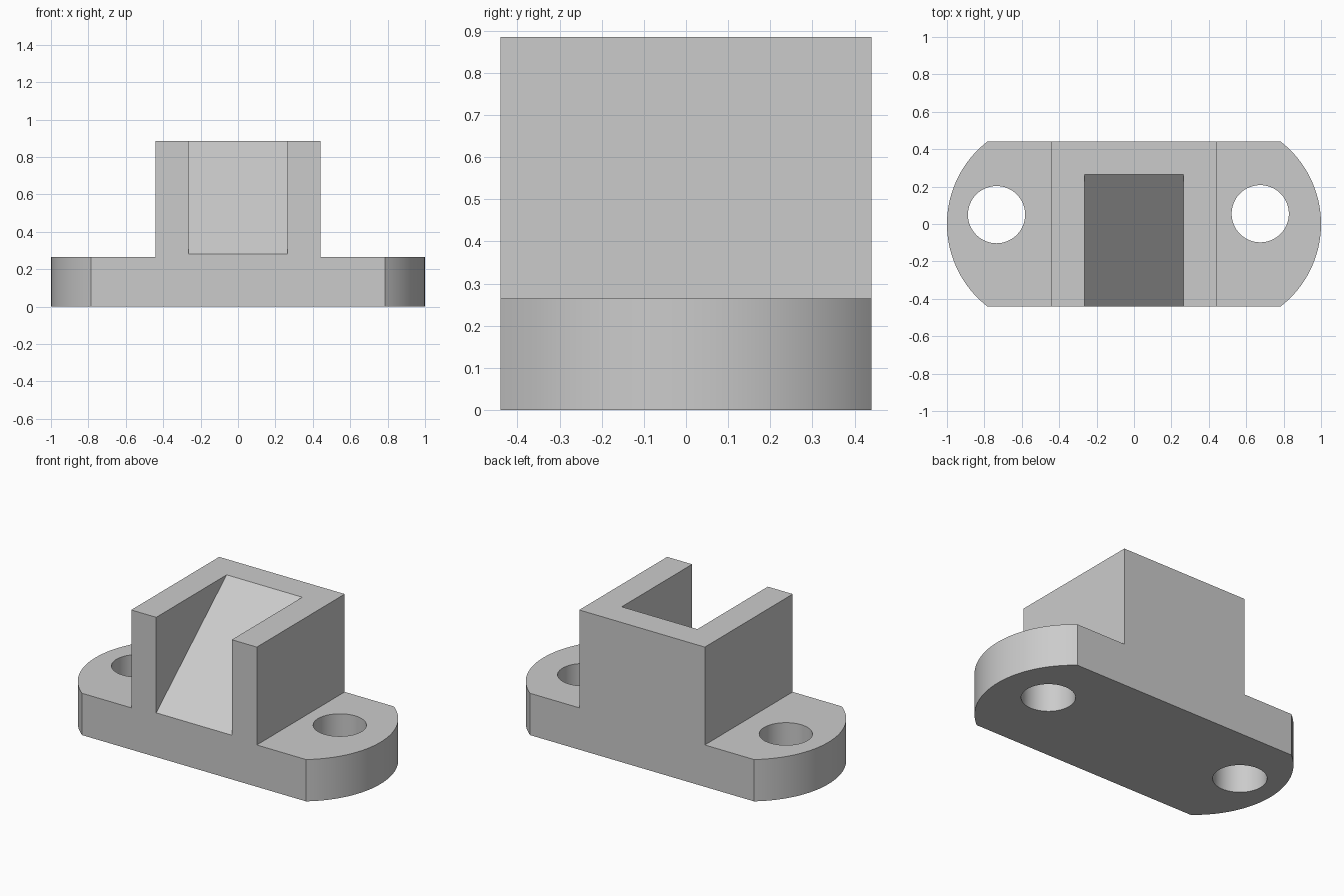
import bpy
import math

cube = bpy.data.objects.get("Cube")
if cube:
    bpy.data.objects.remove(cube, do_unlink=True)

GREY = (0.6, 0.6, 0.6, 1.0)
grey = bpy.data.materials.new("plain grey")
grey.use_nodes = True
grey.diffuse_color = GREY
grey.node_tree.nodes["Principled BSDF"].inputs["Base Color"].default_value = GREY

HALF = 0.44      # half depth of the base and half width of the block
SLOT = 0.265     # half width of the slot, also the front of the back wall
DECK = 0.265     # top of the base
TOP = 0.885


def prism(name, outline, low, high, axis="z"):
    """Extrude an outline: (x, y) along z, or (y, z) along x."""
    def place(p, h):
        return (p[0], p[1], h) if axis == "z" else (h, p[0], p[1])
    n = len(outline)
    verts = [place(p, h) for h in (low, high) for p in outline]
    faces = [list(range(n))[::-1], list(range(n, 2 * n))]
    faces += [(i, (i + 1) % n, n + (i + 1) % n, n + i) for i in range(n)]
    mesh = bpy.data.meshes.new(name)
    mesh.from_pydata(verts, [], faces)
    mesh.materials.append(grey)
    obj = bpy.data.objects.new(name, mesh)
    bpy.context.collection.objects.link(obj)
    return obj


def box(name, x0, x1, y0, y1, z0, z1):
    return prism(name, [(x0, y0), (x1, y0), (x1, y1), (x0, y1)], z0, z1)


# Base plate with bowed ends
SAG = 0.215
radius = (HALF ** 2 + SAG ** 2) / (2 * SAG)
sweep = math.asin(HALF / radius)
steps = 32
arc = [(1 - radius + radius * math.cos(a), radius * math.sin(a))
       for a in (sweep * (2 * i / steps - 1) for i in range(steps + 1))]
base = prism("base_plate", arc + [(-x, -y) for x, y in arc], 0, DECK)

# Bolt holes
for side, x, y in (("right", -0.735, 0.05), ("left", 0.675, 0.055)):
    bpy.ops.mesh.primitive_cylinder_add(vertices=64, radius=0.153, depth=1,
                                        location=(x, y, DECK / 2))
    cutter = bpy.context.object
    cutter.name = side + "_hole_cutter"
    cutter.hide_render = True
    cutter.data.materials.append(grey)
    bpy.ops.object.select_all(action="DESELECT")
    bpy.context.view_layer.objects.active = base
    base.select_set(True)
    cut = base.modifiers.new(side + "_hole", "BOOLEAN")
    cut.operation = "DIFFERENCE"
    cut.solver = "EXACT"
    cut.object = cutter
    bpy.ops.object.modifier_apply(modifier=cut.name)
    bpy.data.objects.remove(cutter, do_unlink=True)
bpy.ops.object.shade_smooth_by_angle(angle=math.radians(25))

# Side walls and back wall
box("left_wall", SLOT, HALF, -HALF, SLOT, DECK, TOP)
box("right_wall", -HALF, -SLOT, -HALF, SLOT, DECK, TOP)
box("back_wall", -HALF, HALF, SLOT, HALF, DECK, TOP)

# Sloping ramp in the slot, with a thin lip at the front
prism("ramp", [(-HALF, DECK), (SLOT, DECK), (SLOT, TOP), (-HALF, DECK + 0.015)],
      -SLOT, SLOT, axis="x")
